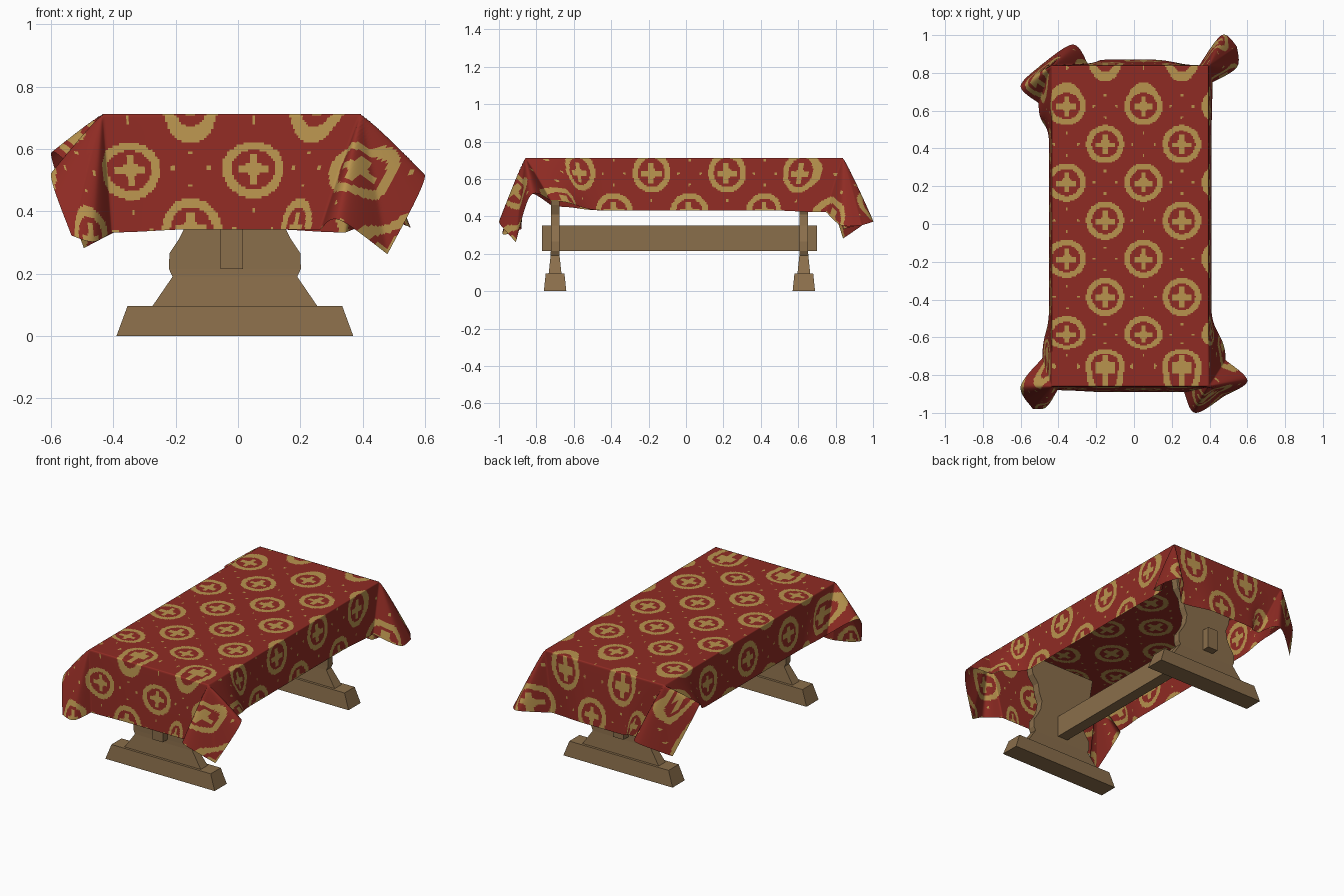
import bpy, bmesh, math

if "Cube" in bpy.data.objects:
    bpy.data.objects.remove(bpy.data.objects["Cube"])


def material(name, color):
    m = bpy.data.materials.new(name)
    m.diffuse_color = (*color, 1)
    m.use_nodes = True
    m.node_tree.nodes["Principled BSDF"].inputs["Base Color"].default_value = m.diffuse_color
    return m


RED = material("cloth red", (0.275, 0.024, 0.017))
GOLD = material("pattern gold", (0.485, 0.296, 0.076))
WOOD = material("brown wood", (0.254, 0.156, 0.070))


def finish(name, bm, mats, smooth=False):
    me = bpy.data.meshes.new(name)
    for f in bm.faces:
        f.smooth = smooth
    bm.to_mesh(me)
    bm.free()
    for m in mats:
        me.materials.append(m)
    ob = bpy.data.objects.new(name, me)
    bpy.context.collection.objects.link(ob)
    return ob


def loft(name, cx, cy, levels):
    """Stack of rectangles: (z, half width in x, half depth in y)."""
    bm = bmesh.new()
    rings = [[bm.verts.new((cx + sx * w, cy + sy * d, z))
              for sx, sy in ((-1, -1), (1, -1), (1, 1), (-1, 1))]
             for z, w, d in levels]
    for lo, hi in zip(rings, rings[1:]):
        for i in range(4):
            j = (i + 1) % 4
            bm.faces.new((lo[i], lo[j], hi[j], hi[i]))
    bm.faces.new(rings[0][::-1])
    bm.faces.new(rings[-1])
    finish(name, bm, [WOOD])


# Trestles: a foot block and a shaped board each, joined by a stretcher
for side, y in (("front", -0.70), ("back", 0.63)):
    loft(side + "_foot", -0.01, y, [(0, 0.38, 0.06), (0.095, 0.345, 0.05)])
    loft(side + "_upright", -0.01, y, [
        (0.095, 0.265, 0.034), (0.19, 0.20, 0.024), (0.215, 0.212, 0.023),
        (0.265, 0.21, 0.023), (0.31, 0.18, 0.023), (0.35, 0.16, 0.023),
        (0.41, 0.15, 0.023), (0.46, 0.17, 0.023), (0.52, 0.18, 0.023),
        (0.57, 0.22, 0.023), (0.69, 0.24, 0.023)])
loft("stretcher", -0.02, -0.035, [(0.215, 0.036, 0.735), (0.35, 0.036, 0.735)])

# Tablecloth: flat sheet laid over a rectangle, draped by its hem offsets
CX, CY, TOP = -0.02, -0.01, 0.712
A, B = 0.415, 0.85            # half size of the flat top
DA, DB = 0.28, 0.37           # overhang at the sides and ends
# Hem offsets from each table corner (outward x, outward y, z), side to end
FOLDS = {
    (1, -1): [(.09, -.14, -.23), (.205, -.03, -.20), (.085, .05, -.45),
              (-.07, .14, -.34), (-.13, .03, -.37)],
    (-1, 1): [(.07, -.20, -.20), (.165, -.11, -.13), (.06, .00, -.43),
              (-.11, .11, -.35), (-.19, .01, -.37)],
    (-1, -1): [(.05, -.15, -.26), (.165, .00, -.19), (.10, .12, -.39),
               (.03, .11, -.41), (-.03, .02, -.38)],
    (1, 1): [(.02, -.09, -.29), (.15, -.01, -.36), (.15, .10, -.36),
             (.07, .16, -.34), (-.05, .00, -.38)],
}


def hem(sx, sy, q):
    """Smooth curve through a corner's hem points, sharp at the cloth tip."""
    p = FOLDS[sx, sy]
    i = min(int(q * 4), 3)
    t = q * 4 - i
    lo, hi = (0, 2) if i < 2 else (2, 4)
    p0, p1, p2, p3 = p[max(i - 1, lo)], p[i], p[i + 1], p[min(i + 2, hi)]
    v = [0.5 * (2 * b + (c - a) * t + (2 * a - 5 * b + 4 * c - d) * t * t
                + (3 * b - a - 3 * c + d) * t ** 3)
         for a, b, c, d in zip(p0, p1, p2, p3)]
    return v[0] * sx, v[1] * sy, v[2]


def blend(base, target, dist, reach):
    w = max(0, 1 - dist / reach)
    w = w * w * (3 - 2 * w)
    return [b + (t - b) * w for b, t in zip(base, target)]


def drape(x, y):
    sx, sy = (1 if x > 0 else -1), (1 if y > 0 else -1)
    a, b = abs(x) - A, abs(y) - B
    if a <= 0 and b <= 0:
        return x + CX, y + CY, TOP
    if a > 0 and b > 0:                      # corner fold
        u, v = a / DA, b / DB
        f = max(u, v)
        h = hem(sx, sy, v / f / 2 if u >= v else 1 - u / f / 2)
        ax, ay = sx * A, sy * B
    elif a > 0:                              # long side
        f, ax, ay = a / DA, sx * A, y
        h = blend((sx * .015, 0, -.28), hem(sx, sy, 0), -b, 0.42)
    else:                                    # short end
        f, ax, ay = b / DB, x, sy * B
        h = blend((0, sy * .03, -.37), hem(sx, sy, 1), -a, 0.30)
    g, k = f ** 0.95, f ** 1.03
    return ax + h[0] * g + CX, ay + h[1] * g + CY, TOP + h[2] * k


def warp(d, knots):
    """Piecewise linear map, used where the print stretches over an edge."""
    for (p0, t0), (p1, t1) in zip(knots, knots[1:]):
        if d <= p1:
            break
    return t0 + (d - p0) * (t1 - t0) / (p1 - p0)


FRONT_STRETCH = [(-.275, -.275), (-.13, -.08), (.085, .02), (.17, .125), (.355, .32)]
BACK_STRETCH = [(-.15, -.15), (.10, -.01), (.37, .24)]
SIDE_STRETCH = [(-.05, -.05), (.08, .055), (.28, .255)]


def is_gold(x, y):
    """Staggered ring medallions with a cross motif, and small dots between."""
    a, b = abs(x) - A, abs(y) - B
    if a > -.05:
        x = math.copysign(A + warp(a, SIDE_STRETCH), x)
    if y < 0 and b > -.275:
        y = -B - warp(b, FRONT_STRETCH)
    elif y > 0 and b > -.15:
        y = B + warp(b, BACK_STRETCH)
    u, v = (x + CX - 0.05) / 0.203, (y + CY - 0.22) / 0.202
    p, q = round((u + v) / 2), round((u - v) / 2)
    dx, dy = (u - p - q) * 0.203, (v - p + q) * 0.202
    r = math.hypot(dx, dy)
    if 0.071 < r < 0.101 or r < 0.026:
        return True
    ax, ay = abs(dx), abs(dy)
    if (ax < 0.014 and ay < 0.053) or (ax < 0.05 and abs(dy + 0.004) < 0.014):
        return True
    # dots around the gap centres
    for gx, gy in ((0.203, 0), (0, 0.203)):
        ex, ey = abs(ax - gx), abs(ay - gy)
        if math.hypot(ex - 0.06, ey) < 0.007 or math.hypot(ex, ey - 0.06) < 0.007:
            return True
    return False


NX, NY = 188, 328
W, L = 2 * (A + DA), 2 * (B + DB)
bm = bmesh.new()
grid = [[bm.verts.new(drape(W * (i / NX - 0.5), L * (j / NY - 0.5)))
         for j in range(NY + 1)] for i in range(NX + 1)]
for i in range(NX):
    for j in range(NY):
        f = bm.faces.new((grid[i][j], grid[i + 1][j],
                          grid[i + 1][j + 1], grid[i][j + 1]))
        f.material_index = int(is_gold(W * ((i + 0.5) / NX - 0.5),
                                       L * ((j + 0.5) / NY - 0.5)))
finish("tablecloth", bm, [RED, GOLD], smooth=True)
